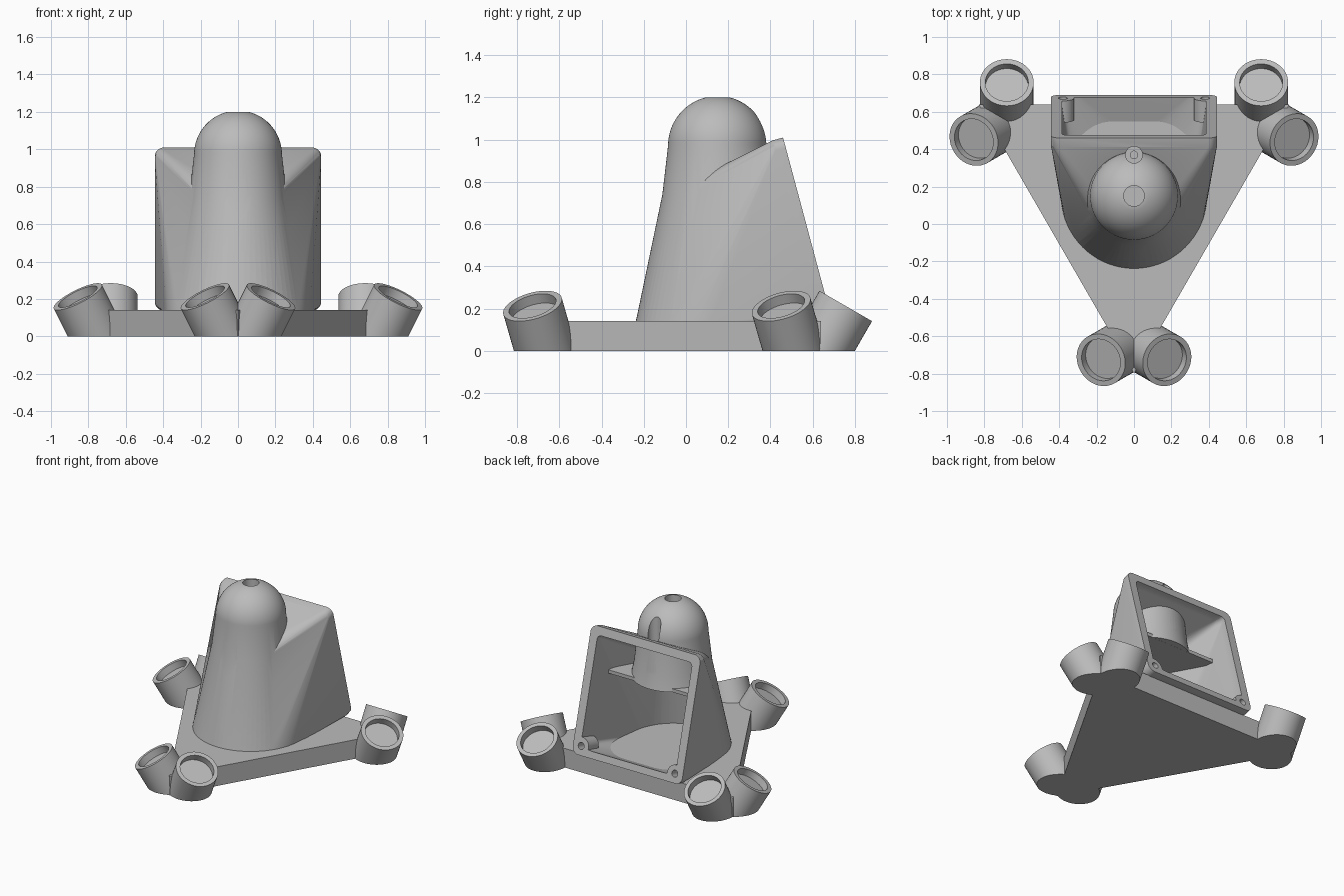
import bpy, bmesh
from math import sin, cos, pi, radians, sqrt
from mathutils import Vector, Matrix

cube = bpy.data.objects.get("Cube")
if cube:
    bpy.data.objects.remove(cube, do_unlink=True)

grey = bpy.data.materials.new("plain grey")
grey.use_nodes = True
GREY = (0.5, 0.5, 0.5, 1)
grey.diffuse_color = GREY
grey.node_tree.nodes["Principled BSDF"].inputs["Base Color"].default_value = GREY

AXIS_Y = 0.15            # tower centre line
SEG = 72


def make(name, bm):
    bmesh.ops.recalc_face_normals(bm, faces=bm.faces)
    mesh = bpy.data.meshes.new(name)
    bm.to_mesh(mesh)
    bm.free()
    ob = bpy.data.objects.new(name, mesh)
    bpy.context.scene.collection.objects.link(ob)
    return ob


def finish(ob, angle=28):
    ob.data.materials.clear()
    ob.data.materials.append(grey)
    ob.data.shade_smooth()
    ob.data.set_sharp_from_angle(angle=radians(angle))


def combine(ob, tool, op="DIFFERENCE"):
    """Apply a boolean and remove the tool object."""
    mod = ob.modifiers.new("bool", "BOOLEAN")
    mod.operation, mod.object, mod.solver = op, tool, "EXACT"
    bpy.context.view_layer.update()
    graph = bpy.context.evaluated_depsgraph_get()
    mesh = bpy.data.meshes.new_from_object(ob.evaluated_get(graph))
    ob.modifiers.clear()
    ob.data = mesh
    bpy.data.objects.remove(tool, do_unlink=True)


def lathe_bm(profile, seg=SEG):
    bm = bmesh.new()
    vs = [bm.verts.new((r, 0, z)) for r, z in profile]
    es = [bm.edges.new(p) for p in zip(vs, vs[1:])]
    bmesh.ops.spin(bm, geom=vs + es, cent=(0, 0, 0), axis=(0, 0, 1),
                   angle=2 * pi, steps=seg)
    bmesh.ops.remove_doubles(bm, verts=bm.verts, dist=1e-5)
    return bm


def lathe(name, profile):
    bm = lathe_bm(profile)
    bm.transform(Matrix.Translation((0, AXIS_Y, 0)))
    return make(name, bm)


def cylinder(name, a, b, r, scale=(1, 1, 1)):
    a, b = Vector(a), Vector(b)
    bm = bmesh.new()
    bmesh.ops.create_cone(bm, cap_ends=True, segments=40, radius1=r,
                          radius2=r, depth=(b - a).length)
    rot = (b - a).to_track_quat("Z", "Y").to_matrix().to_4x4()
    bm.transform(Matrix.Translation((a + b) / 2) @ Matrix.Diagonal((*scale, 1)) @ rot)
    return make(name, bm)


def hull(name, points):
    bm = bmesh.new()
    for p in points:
        bm.verts.new(p)
    res = bmesh.ops.convex_hull(bm, input=bm.verts)
    extra = {g for k in ("geom_interior", "geom_unused") for g in res[k]
             if isinstance(g, bmesh.types.BMVert)}
    bmesh.ops.delete(bm, geom=list(extra), context="VERTS")
    bmesh.ops.dissolve_limit(bm, angle_limit=radians(0.1), verts=bm.verts, edges=bm.edges)
    return make(name, bm)


def ring(r, z):
    return [Vector((r * cos(2 * pi * i / SEG), AXIS_Y + r * sin(2 * pi * i / SEG), z))
            for i in range(SEG)]


def on_frame(u, v, w):
    """Point on the leaning back frame: across, up, outward."""
    t = radians(15)
    return Vector((u, 0.575 - v * sin(t) + w * cos(t), 0.58 + v * cos(t) + w * sin(t)))


def rounded_square(half, r, w):
    pts = []
    for q in range(4):
        cx = (half - r) * (1 if q in (0, 3) else -1)
        cy = (half - r) * (1 if q < 2 else -1)
        for i in range(9):
            a = pi / 2 * (q + i / 8)
            pts.append(on_frame(cx + r * cos(a), cy + r * sin(a), w))
    return pts


def dome(r, zc, ztop):
    """Profile of a dome, cut flat at ztop."""
    n = 16
    full = pi / 2 if ztop >= zc + r else pi / 2 - math_acos(ztop - zc, r)
    return [(r * cos(full * i / n), zc + r * sin(full * i / n)) for i in range(n + 1)]


def math_acos(h, r):
    return Vector((h, sqrt(r * r - h * h))).angle(Vector((1, 0)))


# Triangular base plate with a round opening
CENTRE = Vector((0, 0.16, 0))
bm = bmesh.new()
corners = [bm.verts.new(CENTRE + Matrix.Rotation(2 * pi * k / 3, 3, "Z") @ Vector((0, -0.96, 0)))
           for k in range(3)]
face = bm.faces.new(corners)
up = bmesh.ops.extrude_face_region(bm, geom=[face])
bmesh.ops.translate(bm, vec=(0, 0, 0.14),
                    verts=[g for g in up["geom"] if isinstance(g, bmesh.types.BMVert)])
plate = make("base_plate", bm)
combine(plate, cylinder("tool", (0, AXIS_Y, -0.1), (0, AXIS_Y, 0.3), 0.31))
finish(plate)

# Tilted foot cups, two at each corner, trimmed flat at the floor
for k in range(3):
    for side in (-1, 1):
        bm = lathe_bm([(0, -0.15), (0.144, -0.15), (0.144, 0.245), (0.115, 0.245),
                       (0.115, 0.195), (0, 0.195)], 48)
        place = Matrix.Translation((0.68 * side, 0.474, 0)) @ Matrix.Rotation(radians(-30), 4, "X")
        bm.transform(Matrix.Translation(CENTRE) @ Matrix.Rotation(2 * pi * k / 3, 4, "Z") @ place)
        cut = bmesh.ops.bisect_plane(bm, geom=bm.verts[:] + bm.edges[:] + bm.faces[:],
                                     plane_co=(0, 0, 0), plane_no=(0, 0, 1), clear_inner=True)
        bmesh.ops.holes_fill(bm, edges=[e for e in bm.edges if e.is_boundary], sides=0)
        finish(make(f"foot_cup_{k + 1}_{'left' if side > 0 else 'right'}", bm))

# Outer housing: round base blended to the square frame, joined to the domed tower
housing = hull("housing", ring(0.39, 0.13) + ring(0.255, 0.74)
               + rounded_square(0.445, 0.05, 0) + rounded_square(0.445, 0.05, -0.05))
tower_top = dome(0.235, 0.972, 1.2)
combine(housing, lathe("tool", [(0, 0.132), (0.389, 0.132), (0.262, 0.74)] + tower_top
                       + [(0, 1.2)]), "UNION")

# Main cavity, leaving the tower wall, a shelf and the corner bosses
cavity = hull("cavity", ring(0.31, 0.1) + ring(0.225, 0.68)
              + rounded_square(0.385, 0.03, 0.06) + rounded_square(0.385, 0.03, -0.03))
combine(cavity, lathe("tool", [(0, 0.64), (0.28, 0.64), (0.26, 0.74)] + tower_top + [(0, 1.2)]))
bm = bmesh.new()
bmesh.ops.create_cube(bm, size=1)
bm.transform(Matrix.Translation((0, -0.12, 0.652)) @ Matrix.Diagonal((2, 1, 0.025, 1)))
combine(cavity, make("tool", bm))
SCREWS = [(u, v) for u in (-0.38, 0.38) for v in (-0.38, 0.38)]
for u, v in SCREWS:
    combine(cavity, cylinder("tool", on_frame(u, v, -0.12), on_frame(u, v, 0), 0.06))
combine(housing, cavity)

# Chamber inside the tower and the opening on top
combine(housing, lathe("tool", [(0, 0.67), (0.225, 0.67)] + dome(0.17, 0.96, 2)))
combine(housing, cylinder("tool", (0, AXIS_Y, 1), (0, AXIS_Y, 1.3), 0.055))

# Front window, rear cable hole, counterbored hole behind the dome
combine(housing, cylinder("tool", (0, -0.5, 0.74), (0, 0.05, 0.74), 0.065, (1, 1, 1.85)))
combine(housing, cylinder("tool", (0, 0.2, 0.79), (0, 0.5, 0.79), 0.035))
combine(housing, cylinder("tool", (0, 0.37, 0.93), (0, 0.37, 1.3), 0.045))
combine(housing, cylinder("tool", (0, 0.37, 0.87), (0, 0.37, 1.0), 0.02))

# Screw holes in the frame corners
for u, v in SCREWS:
    combine(housing, cylinder("tool", on_frame(u, v, -0.08), on_frame(u, v, 0.1), 0.024))
finish(housing)
